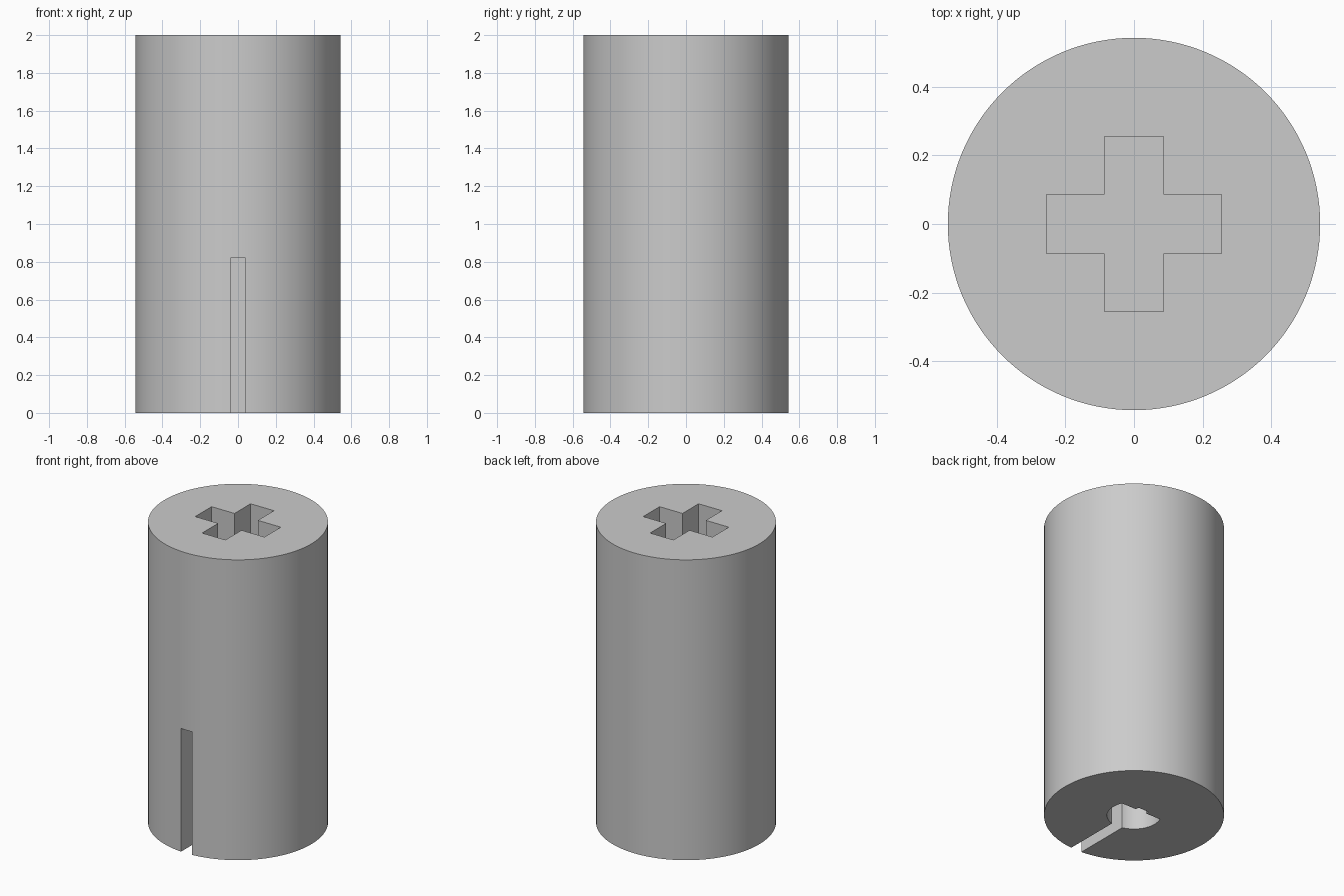
import bpy
import bmesh
import math

cube = bpy.data.objects.get("Cube")
if cube:
    bpy.data.objects.remove(cube, do_unlink=True)

HEIGHT, RADIUS = 2.0, 0.543
SOCKET_DEPTH = 0.82      # motor shaft hole and slit
CROSS_FLOOR = 0.95       # bottom of the axle socket
CROSS_LONG, CROSS_SHORT = 0.255, 0.086
SHAFT_RADIUS, SHAFT_FLAT = 0.163, 0.066
SLIT_HALF, SLIT_BACK = 0.04, 0.09

grey = bpy.data.materials.new("plain grey")
grey.use_nodes = True
colour = (0.6, 0.6, 0.6, 1)
grey.diffuse_color = colour
grey.node_tree.nodes["Principled BSDF"].inputs["Base Color"].default_value = colour


def prism(name, outline, low, high):
    """Extrude a counter-clockwise outline from low to high."""
    bm = bmesh.new()
    base = bm.faces.new([bm.verts.new((x, y, low)) for x, y in outline])
    top = bmesh.ops.extrude_face_region(bm, geom=[base])["geom"]
    bmesh.ops.translate(bm, vec=(0, 0, high - low),
                        verts=[v for v in top if isinstance(v, bmesh.types.BMVert)])
    bmesh.ops.recalc_face_normals(bm, faces=bm.faces[:])
    mesh = bpy.data.meshes.new(name)
    bm.to_mesh(mesh)
    bm.free()
    mesh.materials.append(grey)
    obj = bpy.data.objects.new(name, mesh)
    bpy.context.collection.objects.link(obj)
    return obj


def arc(radius, start, end, steps):
    angles = [start + (end - start) * i / steps for i in range(steps + 1)]
    return [(radius * math.cos(a), radius * math.sin(a)) for a in angles]


# Round body
body = prism("coupler_body", arc(RADIUS, 0, math.tau, 128)[:-1], 0, HEIGHT)

# Cross-shaped axle socket: one corner of the plus, turned four times
corner = [(CROSS_LONG, -CROSS_SHORT), (CROSS_LONG, CROSS_SHORT), (CROSS_SHORT, CROSS_SHORT)]
plus = []
for turn in range(4):
    plus += corner
    corner = [(-y, x) for x, y in corner]
cross = prism("cross_socket_cutter", plus, CROSS_FLOOR, HEIGHT + 0.1)

# D-shaped shaft hole with its flat towards the back
flat = math.asin(SHAFT_FLAT / SHAFT_RADIUS)
shaft = prism("shaft_hole_cutter", arc(SHAFT_RADIUS, math.pi - flat, math.tau + flat, 48),
              -0.1, SOCKET_DEPTH)

# Clamping slit from the front through the shaft hole
slit = prism("slit_cutter", [(-SLIT_HALF, -1), (SLIT_HALF, -1),
                             (SLIT_HALF, SLIT_BACK), (-SLIT_HALF, SLIT_BACK)],
             -0.1, SOCKET_DEPTH)

# Cut the openings
bpy.ops.object.select_all(action="DESELECT")
body.select_set(True)
bpy.context.view_layer.objects.active = body
for cutter in (cross, shaft, slit):
    cutter.hide_render = True
    cut = body.modifiers.new(cutter.name, "BOOLEAN")
    cut.operation = "DIFFERENCE"
    cut.solver = "EXACT"
    cut.object = cutter
    bpy.ops.object.modifier_apply(modifier=cut.name)
    bpy.data.objects.remove(cutter, do_unlink=True)

bpy.ops.object.shade_smooth_by_angle(angle=math.radians(30))
